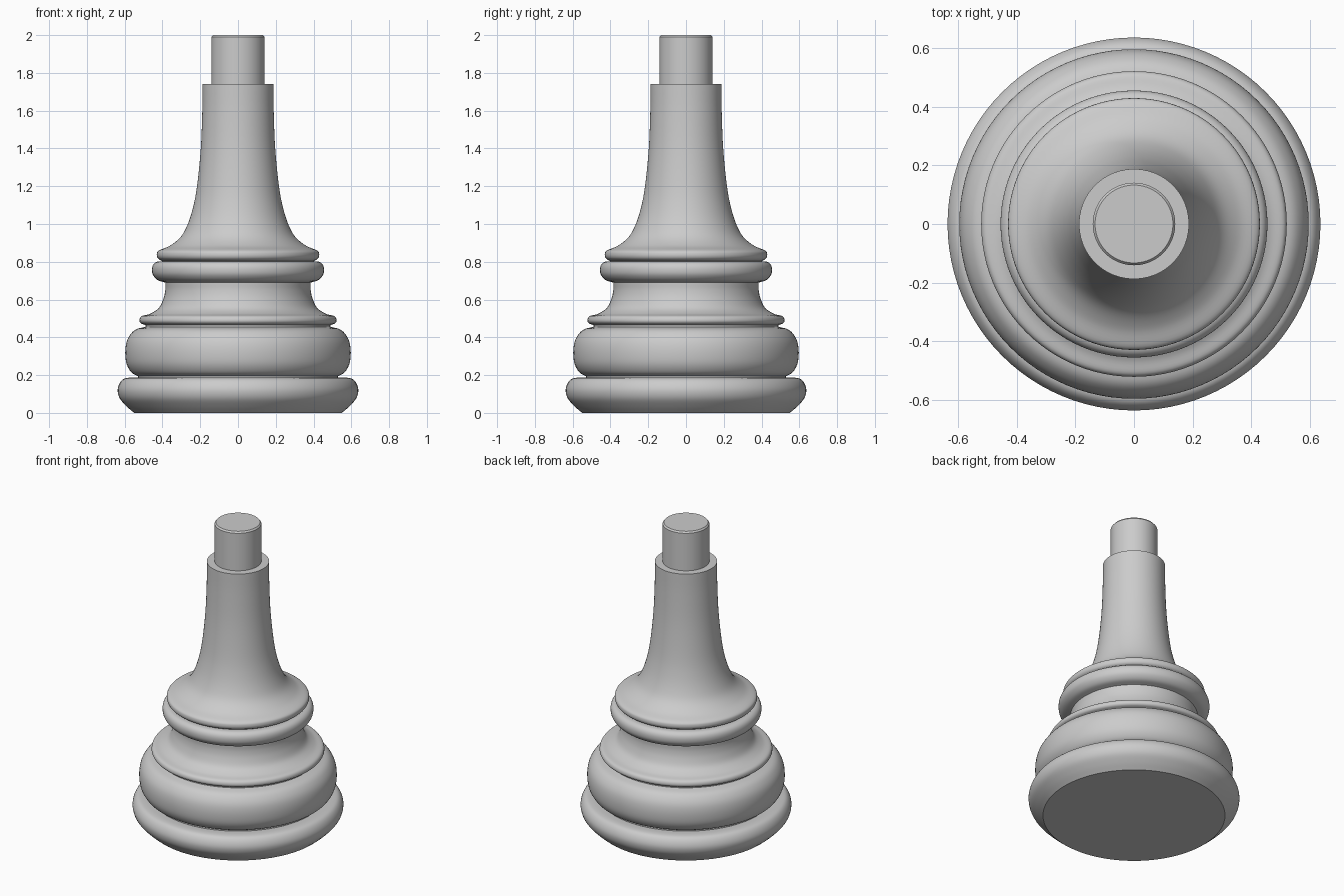
import bpy
import math
from mathutils import Vector

cube = bpy.data.objects.get("Cube")
if cube:
    bpy.data.objects.remove(cube, do_unlink=True)

SIDES = 96

grey = bpy.data.materials.new("plain grey")
grey.use_nodes = True
colour = (0.6, 0.6, 0.6, 1)
grey.diffuse_color = colour
grey.node_tree.nodes["Principled BSDF"].inputs["Base Color"].default_value = colour


def smooth_path(points, steps=5):
    """Pass a soft curve through the profile points, keeping both ends."""
    pts = [Vector(p) for p in points]
    pts = [2 * pts[0] - pts[1]] + pts + [2 * pts[-1] - pts[-2]]
    path = []
    for a, b, c, d in zip(pts, pts[1:], pts[2:], pts[3:]):
        for i in range(steps):
            t = i / steps
            path.append(b + (c - a) * t / 2 + (2 * a - 5 * b + 4 * c - d) * t**2 / 2
                        + (3 * b - a - 3 * c + d) * t**3 / 2)
    return path + [pts[-2]]


def turn(name, path, cap_bottom=False, cap_top=False):
    """Spin a (radius, height) path, running upwards, around the z axis."""
    verts, faces = [], []
    for r, z in path:
        for i in range(SIDES):
            a = math.tau * i / SIDES
            verts.append((r * math.cos(a), r * math.sin(a), z))
    for k in range(len(path) - 1):
        low, high = k * SIDES, (k + 1) * SIDES
        for i in range(SIDES):
            j = (i + 1) % SIDES
            faces.append((low + i, low + j, high + j, high + i))
    if cap_bottom:
        faces.append(tuple(reversed(range(SIDES))))
    if cap_top:
        faces.append(tuple(range(len(verts) - SIDES, len(verts))))
    mesh = bpy.data.meshes.new(name)
    mesh.from_pydata(verts, [], faces)
    mesh.materials.append(grey)
    obj = bpy.data.objects.new(name, mesh)
    bpy.context.collection.objects.link(obj)
    bpy.ops.object.select_all(action="DESELECT")
    obj.select_set(True)
    bpy.context.view_layer.objects.active = obj
    bpy.ops.object.shade_smooth_by_angle(angle=math.radians(35))


# Foot with a flat underside and a rounded rim
foot = smooth_path([(.55, 0), (.59, .035), (.625, .075), (.637, .115), (.63, .15),
                    (.61, .177), (.58, .186), (.53, .186)])
turn("foot", foot, cap_bottom=True)

# Wide bulge, joined to the foot by a narrow groove
bulge = smooth_path([(.53, .194), (.565, .215), (.59, .26), (.597, .32), (.59, .375),
                     (.57, .415), (.54, .442), (.49, .456)])
turn("bulge", [foot[-1]] + bulge)

# Thin lip sweeping up into a concave neck
collar = smooth_path([(.49, .465), (.515, .475), (.522, .492), (.51, .512), (.465, .525),
                      (.42, .555), (.395, .605), (.385, .65), (.385, .69)])
turn("collar", [bulge[-1]] + collar)

# Round ring above the neck
ring = smooth_path([(.385, .69), (.425, .703), (.45, .73), (.456, .76), (.449, .785),
                    (.43, .8), (.4, .803)])
turn("ring", ring)

# Tall stem, flaring out to a rounded edge at its bottom
stem = smooth_path([(.4, .803), (.424, .818), (.43, .84), (.418, .86), (.36, .885),
                    (.305, .93), (.27, .99), (.24, 1.08), (.217, 1.2), (.197, 1.4),
                    (.189, 1.6), (.188, 1.74)])
turn("stem", stem)

# Plain peg with a small chamfer, and the flat shoulder around it
turn("peg", [stem[-1], (.141, 1.74), (.141, 1.99), (.133, 2)], cap_top=True)
